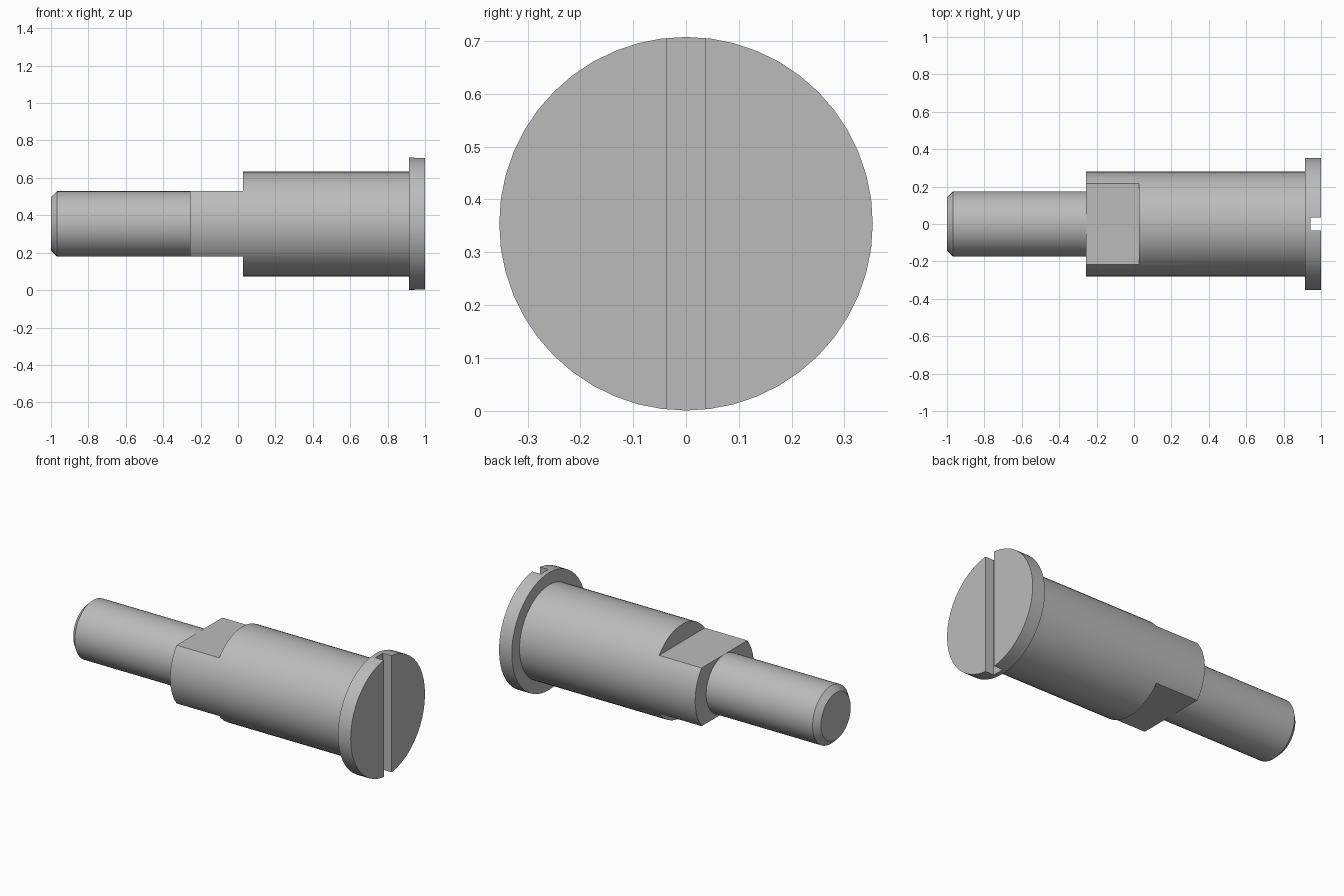
import bpy
import bmesh
from math import cos, sin, pi, radians

SIDES = 48
AXIS_Z = 0.354      # height of the pin's long axis
HEAD_R = 0.354
BODY_R = 0.28
SHANK_R = 0.175
BODY_START = -0.257
FLAT_END = 0.027

if "Cube" in bpy.data.objects:
    bpy.data.objects.remove(bpy.data.objects["Cube"], do_unlink=True)

steel = bpy.data.materials.new("steel_grey")
steel.use_nodes = True
colour = (0.5, 0.5, 0.5, 1)
steel.diffuse_color = colour
steel.node_tree.nodes["Principled BSDF"].inputs["Base Color"].default_value = colour


def new_object(name, bm):
    bmesh.ops.recalc_face_normals(bm, faces=bm.faces)
    mesh = bpy.data.meshes.new(name)
    bm.to_mesh(mesh)
    bm.free()
    mesh.materials.append(steel)
    obj = bpy.data.objects.new(name, mesh)
    bpy.context.collection.objects.link(obj)
    return obj


def lathe_x(name, profile):
    """Turn (x, radius) points about the long axis, with capped ends."""
    bm = bmesh.new()
    angles = [2 * pi * i / SIDES for i in range(SIDES)]
    rings = [[bm.verts.new((x, r * cos(a), AXIS_Z + r * sin(a))) for a in angles]
             for x, r in profile]
    for a, b in zip(rings, rings[1:]):
        for i in range(SIDES):
            j = (i + 1) % SIDES
            bm.faces.new((a[i], a[j], b[j], b[i]))
    bm.faces.new(rings[0])
    bm.faces.new(rings[-1])
    return new_object(name, bm)


def cut_box(target, name, low, high):
    """Subtract a box given by two corners."""
    bm = bmesh.new()
    bmesh.ops.create_cube(bm, size=1)
    for v in bm.verts:
        v.co = [l if c < 0 else h for c, l, h in zip(v.co, low, high)]
    cutter = new_object(name, bm)
    cutter.hide_render = True
    mod = target.modifiers.new(name, "BOOLEAN")
    mod.operation = "DIFFERENCE"
    mod.solver = "EXACT"
    mod.object = cutter
    bpy.context.view_layer.objects.active = target
    bpy.ops.object.modifier_apply(modifier=name)
    bpy.data.objects.remove(cutter, do_unlink=True)


# Turned pin: chamfered shank, thick body, flanged head
pin = lathe_x("shoulder_pin", [
    (-1, SHANK_R - 0.033), (-0.967, SHANK_R), (BODY_START, SHANK_R),
    (BODY_START, BODY_R), (0.915, BODY_R), (0.915, HEAD_R), (1, HEAD_R)])

# Wrench flats above and below the body, level with the shank
for name, side in (("upper_flat", 1), ("lower_flat", -1)):
    near, far = sorted((AXIS_Z + side * (SHANK_R + 0.0005), AXIS_Z + side * 0.5))
    cut_box(pin, name, (BODY_START - 0.1, -0.5, near), (FLAT_END, 0.5, far))

# Upright screwdriver slot across the head
cut_box(pin, "slot", (0.943, -0.036, -0.1), (1.1, 0.036, 1))

# Smooth round surfaces, crisp machined edges
bpy.ops.object.select_all(action="DESELECT")
pin.select_set(True)
bpy.context.view_layer.objects.active = pin
bpy.ops.object.shade_smooth_by_angle(angle=radians(30))
